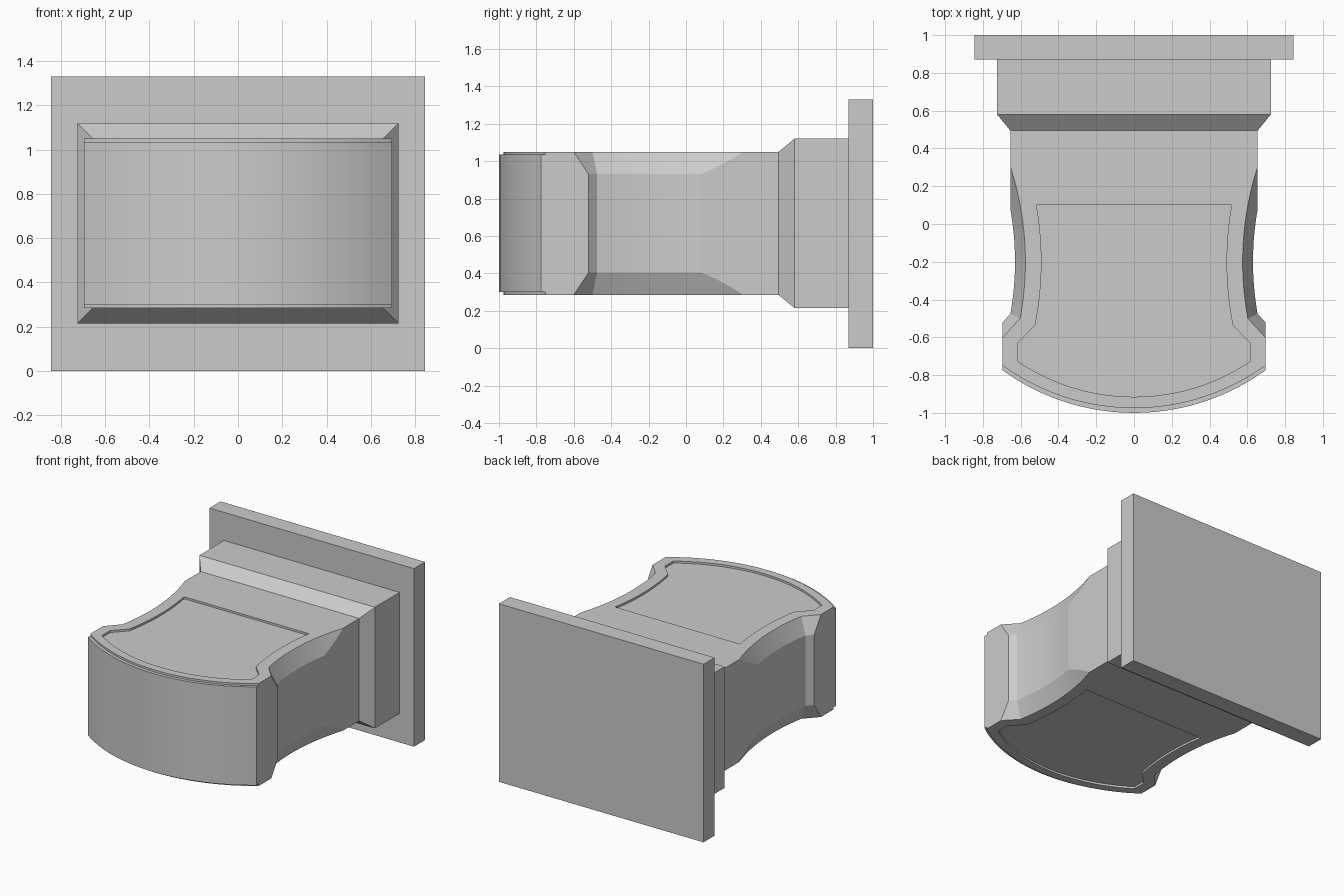
import bpy, bmesh
from math import sqrt, asin, sin, cos, radians

if "Cube" in bpy.data.objects:
    bpy.data.objects.remove(bpy.data.objects["Cube"])

ZC = 0.6675            # mid height of the body
CX, CY = 2.21, -0.2    # centre of the concave side arc
FY = 0.186             # centre of the curved front


def loft(name, rings):
    """Closed solid through rings that have equal point counts."""
    bm = bmesh.new()
    rows = [[bm.verts.new(p) for p in r] for r in rings]
    n = len(rows[0])
    for a, b in zip(rows, rows[1:]):
        for i in range(n):
            j = (i + 1) % n
            bm.faces.new((a[i], a[j], b[j], b[i]))
    bm.faces.new(rows[0][::-1])
    bm.faces.new(rows[-1])
    bmesh.ops.recalc_face_normals(bm, faces=bm.faces)
    me = bpy.data.meshes.new(name)
    bm.to_mesh(me)
    bm.free()
    ob = bpy.data.objects.new(name, me)
    bpy.context.collection.objects.link(ob)
    return ob


def rect(y, hx, z0, z1):
    return [(-hx, y, z0), (hx, y, z0), (hx, y, z1), (-hx, y, z1)]


def side_arc(r, y0, y1, n=16):
    """Concave waist of the right side, from back y0 to front y1."""
    a0, a1 = asin((y0 - CY) / r), asin((y1 - CY) / r)
    angs = [a0 + (a1 - a0) * i / n for i in range(n + 1)]
    return [(CX - r * cos(a), CY + r * sin(a)) for a in angs]


def front_arc(r, hx, shift=0.0, n=24):
    """Bowed front from the right corner to the left corner."""
    a = asin(hx / r)
    angs = [a - 2 * a * i / n for i in range(n + 1)]
    return [(r * sin(t), FY + shift - r * cos(t)) for t in angs]


def outline(right, front, z):
    left = [(-x, y) for x, y in reversed(right)]
    return [(x, y, z) for x, y in right + front + left]


def body_ring(z, shift):
    t = max(0, (abs(z - ZC) - 0.2625) / 0.12)
    r = 1.58 + 0.055 * t
    y0 = CY + sqrt(r * r - (CX - 0.655) ** 2)
    right = [(0.655, 0.495)] + side_arc(r, y0, -0.475 - 0.025 * t)
    right.append((0.695, -0.52 - 0.08 * t))
    return outline(right, front_arc(1.186, 0.695, shift), z)


# Wall plate and tapered collar
loft("back_plate", [rect(0.87, 0.845, 0, 1.33), rect(1, 0.845, 0, 1.33)])
loft("collar", [rect(0.495, 0.655, 0.285, 1.05),
                rect(0.58, 0.725, 0.215, 1.12),
                rect(0.87, 0.725, 0.215, 1.12)])

# Waisted body with chamfered sides and a stepped front lip
upper = [(0.2625 + 0.015 * i, 0) for i in range(8)]
upper += [(0.3675, 0.025), (0.3825, 0.025)]
levels = [(-h, s) for h, s in reversed(upper)] + upper
body = loft("body", [body_ring(ZC + h, s) for h, s in levels])

# Shallow recessed panels on the top and bottom
panel = side_arc(1.72, 0.1, -0.535) + [(0.615, -0.63)]
for s in (-1, 1):
    cutter = loft("panel_cutter", [
        outline(panel, front_arc(1.101, 0.615), ZC + s * h)
        for h in (0.3675, 0.45)])
    cutter.hide_render = True
    mod = body.modifiers.new("recess", 'BOOLEAN')
    mod.operation = 'DIFFERENCE'
    mod.solver = 'EXACT'
    mod.object = cutter
    bpy.context.view_layer.objects.active = body
    bpy.ops.object.modifier_apply(modifier=mod.name)
    bpy.data.objects.remove(cutter)

# Smooth curves, crisp edges
bpy.ops.object.select_all(action='DESELECT')
body.select_set(True)
bpy.context.view_layer.objects.active = body
bpy.ops.object.shade_smooth_by_angle(angle=radians(8))
